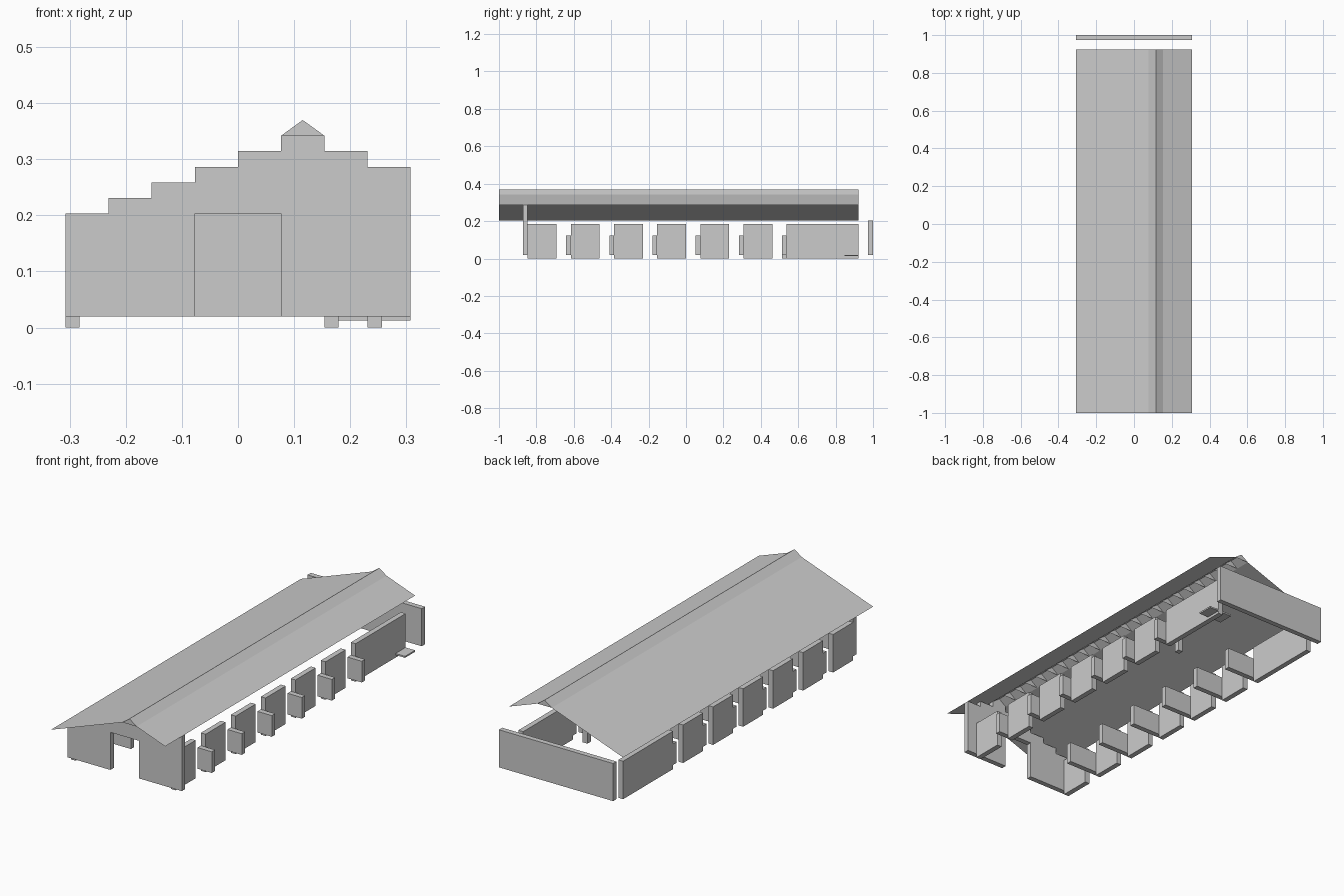
import bpy
import bmesh

cube = bpy.data.objects.get("Cube")
if cube:
    bpy.data.objects.remove(cube, do_unlink=True)

grey = bpy.data.materials.new("plain_grey")
grey.use_nodes = True
colour = (0.6, 0.6, 0.6, 1)
grey.diffuse_color = colour
grey.node_tree.nodes["Principled BSDF"].inputs["Base Color"].default_value = colour

U = 2 / 26          # building module
T = U / 3           # wall thickness
W = 4 * U           # half width
BASE = 0.02         # underside of the raised walls
EAVE = 0.203        # low eave height
STEP = 0.0278       # rise per module
FRONT, BACK = -1, 12 * U


def finish(name, bm):
    mesh = bpy.data.meshes.new(name)
    bm.to_mesh(mesh)
    bm.free()
    mesh.materials.append(grey)
    obj = bpy.data.objects.new(name, mesh)
    bpy.context.collection.objects.link(obj)
    return obj


def box(name, x0, x1, y0, y1, z0, z1):
    bm = bmesh.new()
    bmesh.ops.create_cube(bm, size=1)
    for v in bm.verts:
        v.co.x = x1 if v.co.x > 0 else x0
        v.co.y = y1 if v.co.y > 0 else y0
        v.co.z = z1 if v.co.z > 0 else z0
    return finish(name, bm)


def extrude_profile(name, pts, y0, y1):
    bm = bmesh.new()
    face = bm.faces.new([bm.verts.new((x, y0, z)) for x, z in pts])
    ext = bmesh.ops.extrude_face_region(bm, geom=[face])
    for v in ext["geom"]:
        if isinstance(v, bmesh.types.BMVert):
            v.co.y = y1
    bmesh.ops.recalc_face_normals(bm, faces=bm.faces)
    return finish(name, bm)


# Stepped front wall with a doorway
outline = [(-W, BASE)]
for i, level in enumerate([0, 1, 2, 3, 4, 5, 4, 3]):
    z = EAVE + level * STEP
    outline += [(-W + i * U, z), (-W + (i + 1) * U, z)]
outline += [(W, BASE), (U, BASE), (U, EAVE), (-U, EAVE), (-U, BASE)]
extrude_profile("front_wall", outline, -11 * U - T, -11 * U)

# Back wall standing clear of the roof
box("back_wall", -W, W, 1 - T, 1, BASE, EAVE)

# Side wall panels and their cross walls
for k in range(7):
    y0 = (-11 + 3 * k) * U
    y1 = BACK if k == 6 else y0 + 2 * U
    box("left_panel", 3 * U, 3 * U + T, y0, y1, 0, 0.185)
    box("right_panel", -W, -W + T, y0, y1, 0, 0.185)
    if k:
        box("left_cross_wall", 3 * U, W, y0 - T, y0, BASE, 0.123)
        box("right_cross_wall", -W, -2 * U + T, y0 - T, y0, BASE, 0.123)

# Small inside post and floor plate
box("post", 2 * U, 2 * U + T, 7 * U - T, 7 * U, 0, 0.103)
box("floor_plate", 2 * U + T, W, 11 * U, BACK, 0.0125, BASE)

# Thin roof with a raised ridge
ridge = [(U, EAVE + 5 * STEP), (1.5 * U, EAVE + 6 * STEP), (2 * U, EAVE + 5 * STEP)]
section = [(-W, EAVE)] + ridge + [(W, EAVE + 3 * STEP)]
bm = bmesh.new()
rows = [[bm.verts.new((x, y, z)) for x, z in section] for y in (FRONT, BACK)]
for i in range(len(section) - 1):
    bm.faces.new((rows[0][i], rows[0][i + 1], rows[1][i + 1], rows[1][i]))
bmesh.ops.recalc_face_normals(bm, faces=bm.faces)
if sum(f.normal.z for f in bm.faces) < 0:
    bmesh.ops.reverse_faces(bm, faces=bm.faces)
finish("roof", bm)

# Triangular ribs under the ridge, one per module
bm = bmesh.new()
for k in range(26):
    bm.faces.new([bm.verts.new((x, FRONT + k * U, z)) for x, z in reversed(ridge)])
finish("ridge_ribs", bm)
